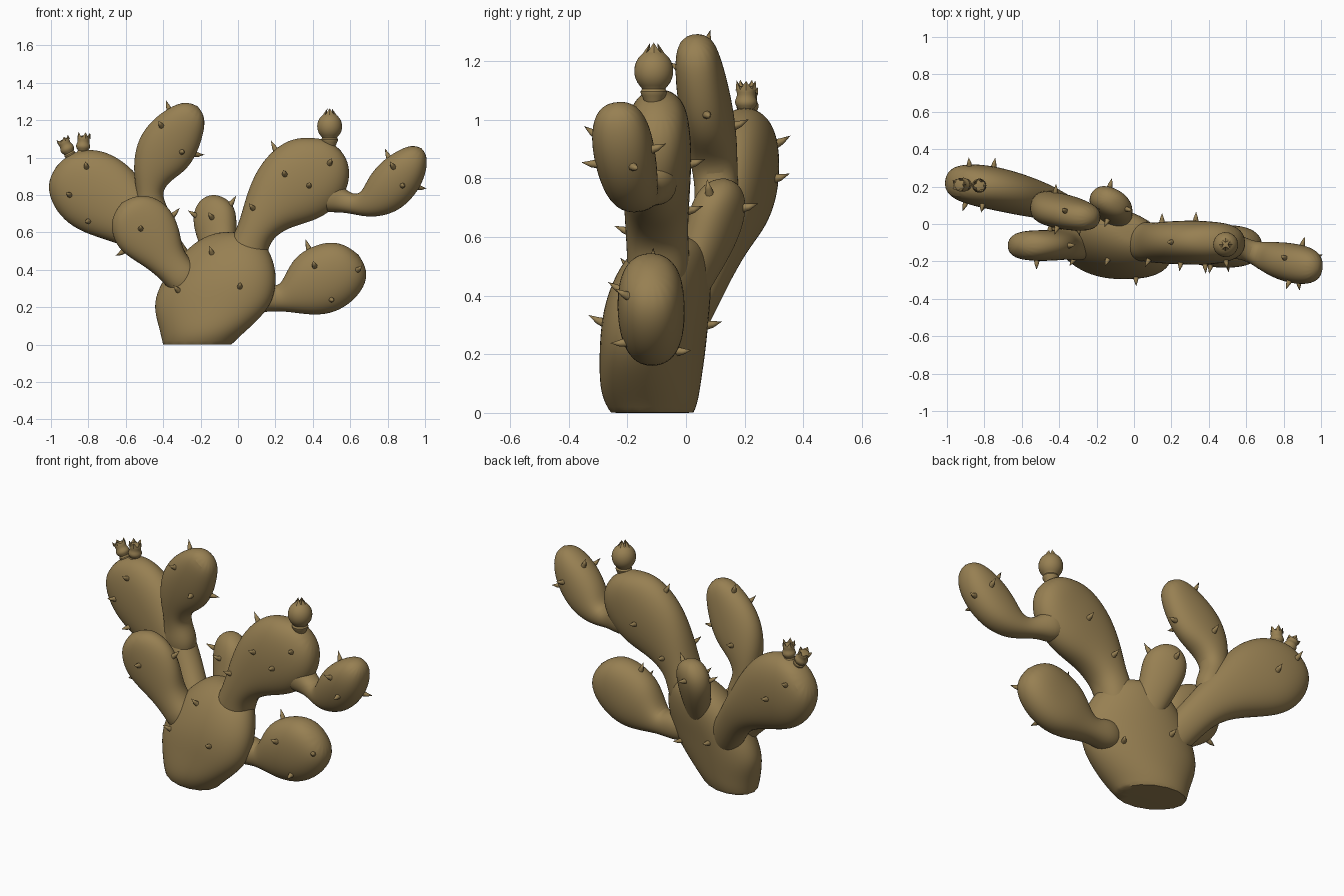
import bpy, bmesh, math
from mathutils import Vector
from mathutils.bvhtree import BVHTree

if "Cube" in bpy.data.objects:
    bpy.data.objects.remove(bpy.data.objects["Cube"])

skin = bpy.data.materials.new("dry_olive_brown")
skin.diffuse_color = (0.31, 0.215, 0.085, 1)
skin.use_nodes = True
skin.node_tree.nodes["Principled BSDF"].inputs["Base Color"].default_value = skin.diffuse_color
SIDES = 16


def finish(bm, name, angle=50, levels=0):
    bmesh.ops.recalc_face_normals(bm, faces=bm.faces)
    me = bpy.data.meshes.new(name)
    bm.to_mesh(me)
    bm.free()
    ob = bpy.data.objects.new(name, me)
    bpy.context.collection.objects.link(ob)
    me.materials.append(skin)
    if levels:
        mod = ob.modifiers.new("smooth", 'SUBSURF')
        mod.levels = mod.render_levels = levels
    bpy.ops.object.select_all(action='DESELECT')
    ob.select_set(True)
    bpy.context.view_layer.objects.active = ob
    bpy.ops.object.shade_smooth_by_angle(angle=math.radians(angle))
    return ob


def loft(name, rings, tip, levels=2, power=1.0):
    """Skin a list of rings (centre, wide vector, thick vector) and close at a tip."""
    bm = bmesh.new()
    crease = bm.edges.layers.float.new("crease_edge")
    soft = lambda x: math.copysign(abs(x) ** power, x)
    loops = []
    for c, u, v in rings:
        loops.append([bm.verts.new(c + u * soft(math.cos(a)) + v * soft(math.sin(a)))
                      for a in (2 * math.pi * i / SIDES for i in range(SIDES))])
    for lo, hi in zip(loops, loops[1:]):
        for i in range(SIDES):
            j = (i + 1) % SIDES
            bm.faces.new((lo[i], lo[j], hi[j], hi[i]))
    base = bm.faces.new(loops[0])
    for e in base.edges:
        e[crease] = 0.8
    top = bm.verts.new(tip)
    for i in range(SIDES):
        bm.faces.new((loops[-1][i], loops[-1][(i + 1) % SIDES], top))
    return finish(bm, name, levels=levels)


def pad(name, stations, tip, turn=0.0):
    """Flattened pad along a path of (x, y, z, half width, half thickness)."""
    pts = [Vector(s[:3]) for s in stations] + [Vector(tip)]
    face = Vector((math.sin(turn), math.cos(turn), 0))
    rings = []
    for i, s in enumerate(stations):
        t = (pts[i + 1] - pts[max(i - 1, 0)]).normalized()
        u = face.cross(t).normalized()
        v = t.cross(u)
        rings.append((pts[i], u * s[3] * 1.02, v * s[4] * 1.03))
    return loft(name, rings, pts[-1], power=.9)


# Trunk: horizontal rings of (z, left, right, front, back), skewed to the front right
SKEW = .22
trunk_rings = []
for z, l, r, f, b in [(0, -.405, -.03, -.26, .03), (.04, -.415, .01, -.285, .045),
                      (.1, -.43, .08, -.3, .055), (.2, -.46, .18, -.3, .07),
                      (.3, -.435, .21, -.295, .08), (.4, -.37, .21, -.275, .09),
                      (.5, -.29, .175, -.23, .09), (.57, -.2, .12, -.17, .07),
                      (.6, -.11, .04, -.11, .02)]:
    w, t = (r - l) / 2, (b - f) / 2
    thick = math.sqrt(t * t - (SKEW * w) ** 2)
    trunk_rings.append((Vector(((l + r) / 2, (f + b) / 2, z)),
                        Vector((w, -SKEW * w, 0)), Vector((0, thick, 0))))
trunk = loft("trunk", trunk_rings, Vector((-.04, -.05, .602)))

# Pads: each starts inside its parent, flares at the joint, then narrows to a neck
upper_right = pad("upper_right_pad", [
    (.0, -.1, .36, .07, .06), (.035, -.095, .45, .115, .105), (.065, -.095, .54, .1, .105),
    (.1, -.1, .62, .1, .105),
    (.16, -.1, .715, .145, .11), (.24, -.1, .8, .2, .115), (.33, -.1, .87, .225, .118),
    (.42, -.1, .93, .215, .112), (.485, -.095, .985, .165, .1), (.53, -.09, 1.03, .095, .07)],
    (.55, -.085, 1.045), turn=.08)
small_right = pad("small_right_pad", [
    (.41, -.1, .83, .05, .04), (.48, -.105, .795, .1, .09), (.55, -.12, .77, .063, .063),
    (.62, -.145, .748, .05, .055),
    (.69, -.17, .748, .075, .075), (.77, -.19, .795, .12, .095), (.85, -.21, .88, .13, .105),
    (.92, -.225, .965, .105, .1), (.965, -.235, 1.03, .06, .07)], (.985, -.24, 1.055))
lower_right = pad("lower_right_pad", [
    (.0, -.11, .27, .05, .04), (.09, -.105, .26, .09, .085), (.17, -.1, .25, .075, .075),
    (.23, -.1, .245, .066, .07),
    (.3, -.11, .268, .115, .09), (.38, -.115, .312, .175, .11), (.48, -.12, .358, .188, .115),
    (.57, -.12, .415, .163, .11), (.625, -.12, .46, .11, .08)], (.65, -.12, .485))
small_back = pad("small_back_pad", [
    (-.08, -.02, .36, .07, .05), (-.095, .03, .48, .09, .065), (-.112, .075, .58, .11, .075),
    (-.125, .105, .67, .125, .082), (-.13, .125, .74, .107, .075), (-.13, .13, .785, .06, .05)],
    (-.13, .13, .805), turn=.45)
left_front = pad("left_front_pad", [
    (-.2, -.1, .27, .05, .04), (-.27, -.1, .33, .1, .095), (-.33, -.105, .395, .092, .085),
    (-.385, -.11, .46, .105, .08),
    (-.43, -.115, .53, .145, .08), (-.49, -.115, .61, .175, .082), (-.55, -.115, .675, .16, .08),
    (-.6, -.115, .73, .11, .07)], (-.63, -.115, .765))
far_left = pad("far_left_pad", [
    (-.22, -.03, .26, .09, .07), (-.3, .02, .375, .1, .08), (-.38, .075, .49, .1, .08),
    (-.465, .115, .59, .122, .09), (-.57, .145, .68, .165, .105), (-.68, .175, .765, .213, .112),
    (-.79, .2, .83, .223, .115), (-.885, .215, .892, .188, .105), (-.95, .225, .94, .115, .08)],
    (-.972, .23, .962), turn=.15)
tall_left = pad("tall_left_pad", [
    (-.44, .105, .58, .06, .05), (-.455, .105, .67, .1, .08), (-.468, .105, .75, .078, .073),
    (-.475, .1, .82, .068, .075), (-.462, .09, .91, .105, .085), (-.415, .075, 1.0, .15, .09),
    (-.355, .058, 1.09, .155, .088), (-.29, .042, 1.18, .125, .08),
    (-.235, .032, 1.25, .08, .065)], (-.21, .03, 1.28))


# Spines: f and b sit on the front and back faces, e on the rim nearest a point
def spine(bm, p, n):
    d = (n + Vector((0, 0, .25))).normalized()
    side = d.orthogonal().normalized()
    up = d.cross(side)
    ring = [bm.verts.new(p - d * .012 + (side * math.cos(a) + up * math.sin(a)) * .017)
            for a in (math.pi * i / 4 for i in range(8))]
    mid = [bm.verts.new(v.co.lerp(p, .35) + d * .026) for v in ring]
    tip = bm.verts.new(p + d * .05 + Vector((0, 0, .006)))
    for i in range(8):
        j = (i + 1) % 8
        bm.faces.new((ring[i], ring[j], mid[j], mid[i]))
        bm.faces.new((mid[i], mid[j], tip))
    bm.faces.new(ring)


spines = {
    trunk: "f -.14 .49, f -.32 .29, f .01 .31, b -.2 .3, b .05 .21",
    upper_right: "f .08 .73, f .25 .91, f .38 .85, f .49 .97, e .18 1.07, b .15 .69, b .33 .85",
    small_right: "f .83 .95, f .88 .85, e 1 .82, e .78 1.04, b .9 .9",
    lower_right: "f .41 .42, f .5 .24, f .64 .4, e .36 .55",
    small_back: "f -.14 .68, e -.27 .7, e -.02 .77, b -.13 .7",
    left_front: "f -.52 .62, e -.63 .48, e -.27 .74, b -.45 .63",
    far_left: "f -.81 .95, f -.9 .8, f -.8 .66, b -.75 .8, b -.88 .92",
    tall_left: "f -.41 1.17, f -.3 1.03, e -.38 1.28, e -.19 1, b -.42 .98",
}
deps = bpy.context.evaluated_depsgraph_get()
for ob, spec in spines.items():
    tree = BVHTree.FromObject(ob, deps)
    mid_y = sum(v.co.y for v in ob.data.vertices) / len(ob.data.vertices)
    bm = bmesh.new()
    for item in spec.split(","):
        kind, x, z = item.split()
        x, z = float(x), float(z)
        if kind == "e":
            hit = tree.find_nearest(Vector((x, mid_y, z)))
        else:
            s = -1 if kind == "f" else 1
            hit = tree.ray_cast(Vector((x, 3 * s, z)), Vector((0, -s, 0)))
        if hit[0]:
            spine(bm, hit[0], hit[1])
    finish(bm, ob.name.replace("_pad", "") + "_spines")


# Fruits: a turned bulb with a collar and a crown of pointed sepals
def fruit(name, base, lean, profile, crown_z, crown_r, crown_h, flare, count):
    turn = Vector((0, 0, 1)).rotation_difference(Vector(lean).normalized())
    place = lambda r, a, z: Vector(base) + turn @ Vector((r * math.cos(a), r * math.sin(a), z))
    rings = []
    for r, z in profile:
        c = place(0, 0, z)
        rings.append((c, place(r, 0, z) - c, place(r, math.pi / 2, z) - c))
    loft(name, rings, place(0, 0, profile[-1][1] + .004), levels=1)
    bm = bmesh.new()
    step = 2 * math.pi / count
    for i in range(count):
        a = i * step
        corners = [(crown_r, a - step / 2, crown_z), (crown_r * 1.1, a, crown_z - .004),
                   (crown_r, a + step / 2, crown_z), (crown_r * flare, a, crown_z + crown_h),
                   (crown_r * .4, a, crown_z)]
        v = [bm.verts.new(place(*c)) for c in corners]
        for f in ((0, 1, 3), (1, 2, 3), (2, 4, 3), (4, 0, 3), (0, 4, 2, 1)):
            bm.faces.new([v[k] for k in f])
    finish(bm, name + "_crown", angle=30)


bulb = [(.03, -.03), (.042, .0), (.05, .012), (.036, .02), (.05, .03), (.066, .055),
        (.07, .085), (.063, .115), (.046, .136), (.028, .15)]
fruit("round_fruit", (.49, -.11, 1.085), (0, 0, 1), bulb, .136, .04, .042, .3, 4)
bud = [(.02, -.03), (.03, 0), (.035, .01), (.024, .016), (.038, .03), (.04, .045),
       (.031, .06), (.033, .075), (.034, .09), (.026, .094)]
fruit("left_bud", (-.895, .21, 1.01), (-.5, 0, 1), bud, .085, .034, .022, 1.1, 5)
fruit("right_bud", (-.83, .205, 1.02), (.05, 0, 1), bud, .085, .034, .03, 1.0, 5)
